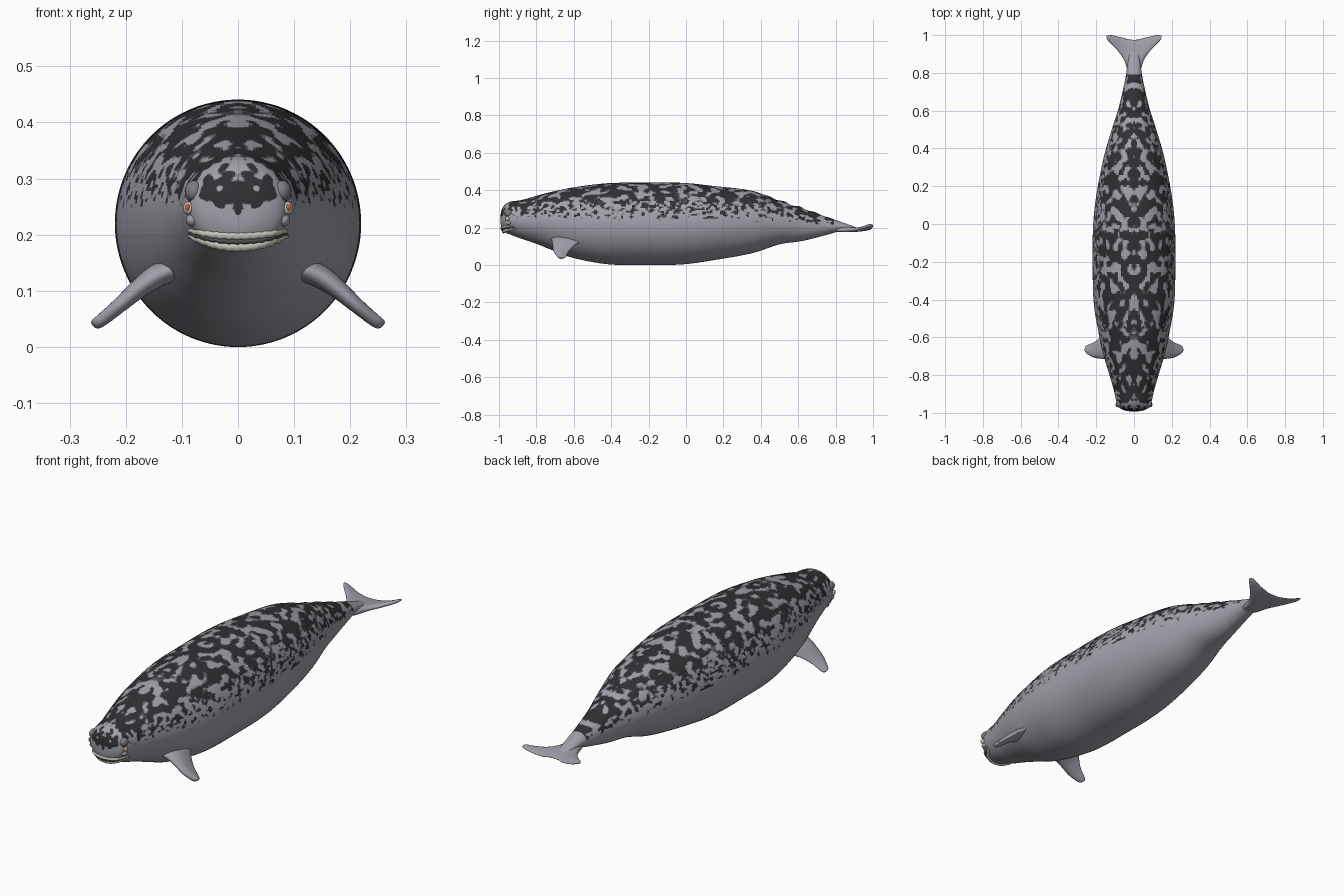
import bpy, math
from mathutils import Vector, noise
from mathutils.bvhtree import BVHTree

if "Cube" in bpy.data.objects:
    bpy.data.objects.remove(bpy.data.objects["Cube"])


def material(name, rgb):
    m = bpy.data.materials.new(name)
    m.diffuse_color = (*rgb, 1)
    m.use_nodes = True
    m.node_tree.nodes["Principled BSDF"].inputs["Base Color"].default_value = m.diffuse_color
    return m


SKIN = [material("skin_%d" % i, c) for i, c in enumerate(
    [(.36, .35, .40), (.20, .20, .225), (.09, .09, .10), (.03, .03, .033)])]
PALE = material("pale", (.55, .55, .47))
RED = material("red", (.55, .12, .07))


def smooth_rows(pts, steps):
    """Catmull-Rom resampling of rows of numbers."""
    out = []
    for i in range(len(pts) - 1):
        a, b = pts[max(i - 1, 0)], pts[i]
        c, d = pts[i + 1], pts[min(i + 2, len(pts) - 1)]
        for s in range(steps):
            t = s / steps
            out.append([.5 * (2*q + (r-p)*t + (2*p-5*q+4*r-w)*t*t + (3*q-p-3*r+w)*t**3)
                        for p, q, r, w in zip(a, b, c, d)])
    return out + [list(pts[-1])]


def loft(name, rings, mats, pick=None):
    """Skin over a list of closed rings, with capped ends."""
    n = len(rings[0])
    verts = [v for r in rings for v in r]
    faces = [(i*n + j, i*n + (j+1) % n, (i+1)*n + (j+1) % n, (i+1)*n + j)
             for i in range(len(rings) - 1) for j in range(n)]
    faces += [tuple(reversed(range(n))), tuple(range(len(verts) - n, len(verts)))]
    me = bpy.data.meshes.new(name)
    me.from_pydata(verts, [], faces)
    for m in mats:
        me.materials.append(m)
    for p in me.polygons:
        p.use_smooth = True
        if pick:
            p.material_index = pick(p.center)
    ob = bpy.data.objects.new(name, me)
    bpy.context.collection.objects.link(ob)
    import bmesh
    bm = bmesh.new()
    bm.from_mesh(me)
    bmesh.ops.recalc_face_normals(bm, faces=bm.faces)
    bm.to_mesh(me)
    bm.free()
    return BVHTree.FromPolygons(verts, faces)


# Body outline: y, top, bottom, half width
outline = [
    (-.992, .25, .235, .006), (-.988, .288, .203, .045), (-.972, .318, .176, .078),
    (-.94, .338, .163, .093), (-.88, .347, .14, .107), (-.8, .37, .113, .13),
    (-.7, .395, .073, .16), (-.6, .415, .037, .183), (-.42, .437, .004, .213),
    (-.22, .44, .0, .219), (-.02, .439, .003, .217), (.15, .422, .026, .2),
    (.35, .397, .062, .161), (.5, .345, .11, .118), (.62, .305, .128, .08),
    (.75, .258, .16, .05), (.83, .23, .182, .036), (.9, .205, .182, .025),
    (.93, .195, .187, .004)]
rows = smooth_rows(outline, 24)
SEG = 160
rings = []
for y, top, bot, w in rows:
    # low knobs along the rear of the back
    knob = .005 * math.sin(y * 75) * max(0, 1 - abs(y - .58) / .22)
    ring = []
    for j in range(SEG):
        a = 2 * math.pi * j / SEG
        up = math.sin(a)
        z = (top + bot)/2 + (top - bot)/2 * up + knob * max(0, up)**12
        ring.append((w * math.cos(a), y, z))
    rings.append(ring)


def ramp(a, b, x):
    t = min(1, max(0, (x - a) / (b - a)))
    return t * t * (3 - 2 * t)


row_i = 0


def mottling(c):
    """Mirrored dark blotches on the back, fading to specks on the flanks."""
    global row_i
    while row_i < len(rows) - 2 and rows[row_i + 1][0] < c.y:
        row_i += 1
    _, top, bot, w = rows[row_i]
    h = (c.z - (top + bot)/2) / max(.001, (top - bot)/2)
    if c.y > .79 or h < -.05:
        return 0
    p = Vector((abs(c.x), c.y * .75, c.z))
    big, small = noise.noise(p * 30), noise.noise(p * 62 + Vector((5, 3, 1)))
    k = ramp(.3, .75, h) * ramp(-.97, -.9, c.y)
    v = k * (big + .3 * small + .13) + (1 - k) * (small - .32 + .25 * ramp(.0, .5, h))
    v -= .6 * (1 - ramp(-.05, .2, h))
    if c.y < -.96:
        d = (c.x / .065)**2 + ((c.z - .27) / .035)**2
        v += .5 * max(0, 1.2 - d)
    return 0 if v < -.06 else 1 if v < .0 else 2 if v < .07 else 3


surface = loft("body", rings, SKIN, mottling)


def wing(name, stations, normal, mats, n=24):
    """Stations: x, leading y, trailing y, z, thickness."""
    normal = Vector(normal).normalized()
    rs = []
    for x, lead, trail, z, th in smooth_rows(stations, 8):
        mid, half = Vector((x, (lead + trail)/2, z)), (trail - lead)/2
        ring = []
        for j in range(n):
            a = 2 * math.pi * j / n
            taper = .7 - .3 * math.cos(a)      # thicker leading edge
            ring.append(mid + Vector((0, half * math.cos(a), 0))
                        + normal * th / 2 * taper * 1.3 * math.sin(a))
        rs.append(ring)
    loft(name, rs, mats)


# Flippers
flipper = [(.09, -.725, -.50, .145, .055), (.14, -.717, -.55, .128, .046),
           (.175, -.713, -.595, .105, .036), (.21, -.708, -.625, .075, .028),
           (.24, -.692, -.638, .05, .024), (.254, -.68, -.645, .04, .02),
           (.258, -.665, -.655, .037, .008)]
for side, label in ((1, "right"), (-1, "left")):
    wing(label + "_flipper", [(side * s[0], *s[1:]) for s in flipper],
         (side * .7, 0, .72), SKIN[:1])

# Tail fluke
half = [(0, .77, .975, .19, .03), (.03, .80, .978, .189, .028), (.05, .862, .985, .189, .024),
        (.08, .91, .991, .193, .02), (.115, .948, .999, .203, .017),
        (.138, .972, 1.0, .212, .014), (.146, .984, .995, .215, .006)]
wing("tail_fluke", [(-s[0], *s[1:]) for s in reversed(half[1:])] + half, (0, 0, 1), SKIN[:1])


# Mouth: tubes laid on the front surface
def lip(name, corner, mid, radius, out, mat):
    pts = []
    for i in range(33):
        t = i / 16 - 1
        x, z = t * .086, mid + (corner - mid) * t * t
        hit = surface.ray_cast(Vector((x, -2, z)), Vector((0, 1, 0)))[0]
        if hit:
            pts.append((x, hit.y - out, z + .001 * math.sin(i * 2.3)))
    cu = bpy.data.curves.new(name, "CURVE")
    cu.dimensions = "3D"
    cu.bevel_depth = radius
    cu.bevel_resolution = 3
    cu.use_fill_caps = True
    sp = cu.splines.new("POLY")
    sp.points.add(len(pts) - 1)
    for p, co in zip(sp.points, pts):
        p.co = (*co, 1)
        d = abs(co[0]) / .086
        p.radius = 1 - .4 * d**4
    sp.use_smooth = True
    cu.materials.append(mat)
    bpy.context.collection.objects.link(bpy.data.objects.new(name, cu))


lip("upper_lip", .207, .197, .0065, .001, PALE)
lip("mouth_line", .202, .188, .005, .003, SKIN[2])
lip("lower_lip", .199, .178, .0085, .001, PALE)


# Eyes and brows
def ball(name, loc, scale, mat):
    bpy.ops.mesh.primitive_uv_sphere_add(segments=24, ring_count=14, radius=1, location=loc)
    ob = bpy.context.object
    ob.name, ob.scale = name, scale
    ob.data.materials.append(mat)
    bpy.ops.object.shade_smooth()


for side, label in ((1, "right"), (-1, "left")):
    ball(label + "_eye", (side * .087, -.955, .247), (.011, .012, .012), PALE)
    ball(label + "_pupil", (side * .090, -.964, .249), (.0045, .0045, .006), RED)
    ball(label + "_brow", (side * .078, -.95, .277), (.017, .022, .02), SKIN[1])
    ball(label + "_cheek", (side * .081, -.95, .226), (.012, .018, .012), SKIN[0])
